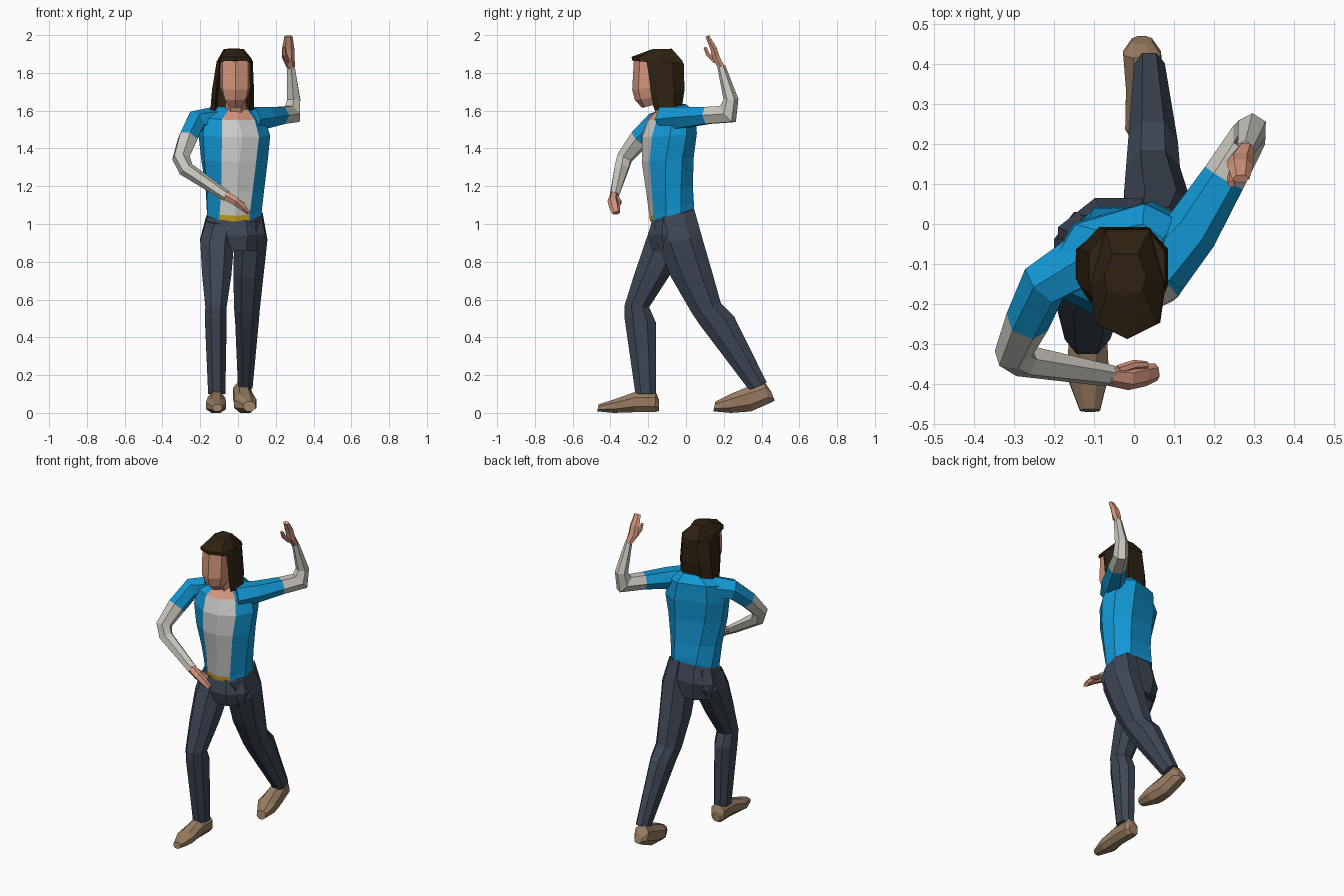
import bpy, bmesh
from mathutils import Vector as V

def material(name, *rgb):
    m = bpy.data.materials.new(name)
    m.diffuse_color = (*rgb, 1)
    return m

BLUE = material("jacket blue", 0.006, 0.31, 0.66)
WHITE = material("shirt grey white", 0.62, 0.62, 0.61)
SLEEVE = material("sleeve warm grey", 0.60, 0.58, 0.52)
PANTS = material("trouser slate", 0.047, 0.062, 0.09)
HAIR = material("dark brown hair", 0.028, 0.016, 0.006)
SKIN = material("skin", 0.66, 0.30, 0.20)
SHOE = material("shoe brown", 0.32, 0.205, 0.12)
BELT = material("belt yellow", 0.55, 0.34, 0.01)

# Unit cross-sections
OCT = [(-.45, -1), (.45, -1), (1, -.45), (1, .45), (.45, 1), (-.45, 1), (-1, .45), (-1, -.45)]
HEX = [(-.55, -1), (.55, -1), (1.1, 0), (.55, 1), (-.55, 1), (-1.1, 0)]
BODY = [(-.55, -.87), (0, -1.05), (.55, -.87), (1, -.3), (1, .4), (.55, 1), (-.55, 1), (-1, .4), (-1, -.3)]
FACE = [(0, -1), (.85, -.72), (1, 0), (.6, 1), (-.6, 1), (-1, 0), (-.85, -.72)]
LOCKS = [(.8, -1), (1, -.6), (1, .4), (.55, 1), (-.55, 1), (-1, .4), (-1, -.6), (-.8, -1), (-.7, .1), (.7, .1)]

def loft(name, rings, shape, mats, rule=lambda i, j: 0):
    """Skin rings of (centre, side vector, depth vector) with flat faces and end caps."""
    bm = bmesh.new()
    n = len(shape)
    loops = [[bm.verts.new(c + s * a + u * b) for a, b in shape] for c, s, u in rings]
    for i in range(len(loops) - 1):
        for j in range(n):
            k = (j + 1) % n
            f = bm.faces.new((loops[i][j], loops[i][k], loops[i + 1][k], loops[i + 1][j]))
            f.material_index = rule(i, j)
    bm.faces.new(loops[0][::-1]).material_index = rule(0, n - 1)
    bm.faces.new(loops[-1]).material_index = rule(len(loops) - 2, n - 1)
    bmesh.ops.recalc_face_normals(bm, faces=bm.faces)
    me = bpy.data.meshes.new(name)
    bm.to_mesh(me)
    bm.free()
    for m in mats:
        me.materials.append(m)
    ob = bpy.data.objects.new(name, me)
    bpy.context.collection.objects.link(ob)
    return ob

def band(x0, x1, yf, zf, yb, zb, yaw=0):
    """Ring from its x range and its front and back points in side view."""
    w, d = (x1 - x0) / 2, V((0, yb - yf, zb - zf)) / 2
    d.x = -yaw * d.y
    return V(((x0 + x1) / 2, (yf + yb) / 2, (zf + zb) / 2)), V((w, yaw * w, 0)), d

def tube(name, pts, ref, mats, rule=lambda i, j: 0):
    """Limb along points (x, y, z, half width, half depth)."""
    p = [V(q[:3]) for q in pts]
    rings = []
    for i, q in enumerate(pts):
        t = V()
        if i > 0:
            t += (p[i] - p[i - 1]).normalized()
        if i < len(p) - 1:
            t += (p[i + 1] - p[i]).normalized()
        t.normalize()
        s = V(ref)
        s = (s - t * s.dot(t)).normalized()
        rings.append((p[i], s * q[3], t.cross(s) * q[4]))
    return loft(name, rings, HEX, mats, rule)

# Jacket body with shirt front, belt strip and bare neckline
def body_rule(i, j):
    if j > 1:
        return 0
    return 2 if i == 0 else 3 if i == 5 else 1

loft("jacket_body", [band(*r) for r in (
    (-.165, .125, -.185, 1.015, .042, 1.08, 0),
    (-.165, .125, -.188, 1.045, .04, 1.11, .02),
    (-.167, .135, -.205, 1.17, .028, 1.20, .1),
    (-.185, .15, -.228, 1.33, .022, 1.35, .2),
    (-.195, .16, -.225, 1.46, .03, 1.48, .28),
    (-.185, .13, -.195, 1.55, .025, 1.59, .3),
    (-.10, .075, -.15, 1.605, -.01, 1.635, .2))],
    BODY, [BLUE, WHITE, BELT, SKIN], body_rule)

# Trousers
loft("trouser_hips", [band(*r) for r in (
    (-.16, .12, -.18, 1.02, .037, 1.085),
    (-.19, .145, -.2, .94, .065, .97),
    (-.16, .12, -.18, .86, .05, .86))], OCT, [PANTS])
loft("right_leg", [band(*r) for r in (
    (-.17, -.01, -.183, 1.0, .02, 1.05),
    (-.2, -.02, -.217, .9, .03, .93),
    (-.19, -.035, -.275, .73, -.085, .73),
    (-.173, -.06, -.325, .57, -.195, .56),
    (-.175, -.06, -.325, .5, -.16, .48),
    (-.158, -.067, -.268, .1, -.158, .1))], OCT, [PANTS])
loft("left_leg", [band(*r) for r in (
    (-.02, .13, -.17, 1.01, .043, 1.08),
    (-.02, .155, -.15, .9, .085, .93),
    (-.025, .135, -.08, .72, .14, .74),
    (-.02, .115, .03, .53, .185, .58),
    (-.015, .11, .07, .47, .255, .51),
    (0, .077, .335, .12, .428, .16))], OCT, [PANTS])

# Shoes, heel to toe
loft("right_shoe", [band(*r) for r in (
    (-.145, -.085, -.143, .07, -.143, .01),
    (-.162, -.068, -.16, .112, -.165, .004),
    (-.16, -.068, -.267, .112, -.267, .004),
    (-.17, -.063, -.37, .075, -.38, 0),
    (-.135, -.085, -.463, .045, -.47, .008))], OCT, [SHOE])
loft("left_shoe", [band(*r) for r in (
    (-.005, .045, .45, .115, .47, .065),
    (-.027, .067, .415, .163, .44, .05),
    (-.02, .077, .332, .14, .345, .008),
    (-.022, .097, .235, .10, .24, 0),
    (.03, .092, .155, .06, .145, .008))], OCT, [SHOE])

# Neck, head and hair
tube("neck", [(-.01, -.10, 1.57, .055, .05), (-.015, -.145, 1.69, .045, .05)], (1, 0, 0), [SKIN])
loft("head", [band(*r) for r in (
    (-.05, .022, -.232, 1.615, -.13, 1.64),
    (-.08, .052, -.27, 1.655, -.06, 1.69),
    (-.095, .066, -.285, 1.71, -.05, 1.74),
    (-.095, .066, -.276, 1.87, -.05, 1.87))], FACE, [SKIN])
loft("hair_sides", [band(*r) for r in (
    (-.145, .085, -.165, 1.60, -.02, 1.625),
    (-.138, .085, -.188, 1.70, -.008, 1.71),
    (-.112, .078, -.21, 1.87, -.012, 1.85))], LOCKS, [HAIR])
loft("hair_top", [band(*r) for r in (
    (-.112, .08, -.285, 1.865, -.01, 1.84),
    (-.105, .072, -.288, 1.885, -.02, 1.865),
    (-.075, .03, -.18, 1.925, -.075, 1.928))], FACE, [HAIR])

# Arms: jacket sleeve to above the elbow, shirt sleeve below
def arm_rule(i, j):
    return 0 if i < 2 else 1

tube("left_arm", [
    (.06, -.11, 1.555, .075, .065), (.145, -.015, 1.565, .062, .055),
    (.225, .115, 1.575, .05, .045), (.288, .222, 1.582, .042, .055),
    (.295, .238, 1.66, .036, .034), (.28, .187, 1.835, .022, .018)],
    (.85, -.53, 0), [BLUE, SLEEVE], arm_rule)
tube("right_arm", [
    (-.12, -.085, 1.55, .07, .06), (-.225, -.15, 1.54, .06, .052),
    (-.267, -.245, 1.45, .052, .048), (-.302, -.325, 1.35, .04, .042),
    (-.275, -.343, 1.29, .038, .037), (-.06, -.38, 1.147, .022, .027)],
    (.25, -.78, .6), [BLUE, SLEEVE], arm_rule)

# Hands and thumbs
tube("left_hand", [
    (.28, .187, 1.83, .02, .017), (.267, .16, 1.88, .03, .019),
    (.266, .145, 1.93, .029, .017), (.267, .113, 1.994, .02, .01)], (1, 0, 0), [SKIN])
tube("left_thumb", [(.26, .155, 1.86, .012, .012), (.245, .115, 1.90, .012, .011),
                    (.243, .1, 1.935, .008, .008)], (1, 0, 0), [SKIN])
tube("right_hand", [
    (-.065, -.38, 1.15, .022, .024), (-.015, -.387, 1.122, .026, .022),
    (.025, -.378, 1.088, .026, .017), (.056, -.37, 1.058, .02, .01)], (0, 1, 0), [SKIN])
tube("right_thumb", [(-.04, -.365, 1.14, .011, .012), (.0, -.352, 1.12, .011, .011),
                     (.033, -.352, 1.105, .008, .008)], (0, 1, 0), [SKIN])
